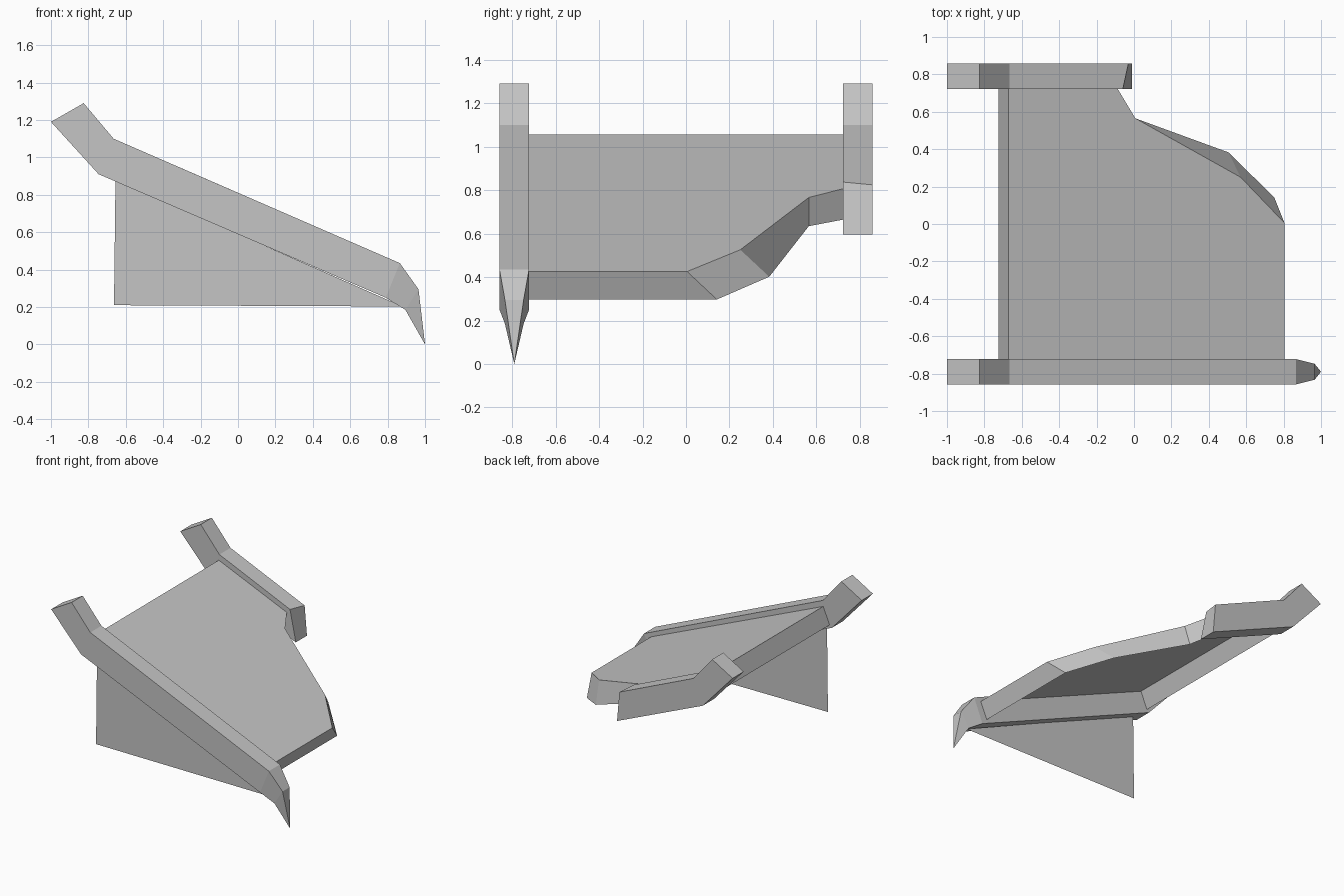
import bpy
import bmesh

cube = bpy.data.objects.get("Cube")
if cube:
    bpy.data.objects.remove(cube, do_unlink=True)

GREY = (0.56, 0.56, 0.56, 1.0)
mat = bpy.data.materials.new("plain grey")
mat.use_nodes = True
mat.diffuse_color = GREY
mat.node_tree.nodes["Principled BSDF"].inputs["Base Color"].default_value = GREY


def finish(name, bm):
    """Turn a bmesh into a flat shaded object."""
    mesh = bpy.data.meshes.new(name)
    bm.to_mesh(mesh)
    bm.free()
    mesh.materials.append(mat)
    obj = bpy.data.objects.new(name, mesh)
    bpy.context.collection.objects.link(obj)
    return obj


def beam(name, y, sections, skew=0.0):
    """Loft a beam through (top point, bottom point, half width) sections."""
    bm = bmesh.new()
    rings = []
    for (tx, tz), (bx, bz), half in sections:
        corners = ((tx, y - half, tz), (tx, y + half, tz),
                   (bx, y + half, bz), (bx, y - half, bz))
        rings.append([bm.verts.new(c) for c in corners])
    # Slanted break across the top of the last section
    rings[-1][1].co.x += skew
    rings[-1][1].co.z -= skew * SLOPE
    for a, b in zip(rings, rings[1:]):
        for i in range(4):
            j = (i + 1) % 4
            bm.faces.new((a[i], a[j], b[j], b[i]))
    bm.faces.new(rings[0])
    bm.faces.new(rings[-1])
    bmesh.ops.remove_doubles(bm, verts=bm.verts, dist=0.0005)
    bmesh.ops.recalc_face_normals(bm, faces=bm.faces)
    return finish(name, bm)


SLOPE = 0.43
HALF = 0.068
Y_BEAM = 0.79

# Gable beams: shared raised end, one with a pointed tip, one broken short
raised_end = [((-0.825, 1.29), (-1.0, 1.19), HALF),
              ((-0.665, 1.10), (-0.745, 0.91), HALF)]
beam("front_beam", -Y_BEAM, raised_end + [
    ((0.865, 0.435), (0.79, 0.25), HALF),
    ((0.965, 0.295), (0.895, 0.185), 0.043),
    ((1.0, 0.0), (1.0, 0.0), 0.0)])
beam("back_beam", Y_BEAM, raised_end + [
    ((-0.06, 0.837), (-0.01, 0.595), HALF)], skew=0.03)

# Roof panel: sloping top with a broken corner and a skirt, open underneath
top_outline = [(-0.67, -0.722), (0.805, -0.722), (0.805, 0.005),
               (0.57, 0.25), (0.007, 0.565), (-0.087, 0.722), (-0.67, 0.722)]
low_outline = [(-0.725, -0.722), (0.75, -0.722), (0.75, 0.142),
               (0.505, 0.383), (-0.04, 0.565), (-0.11, 0.722), (-0.725, 0.722)]
bm = bmesh.new()
top = [bm.verts.new((x, y, 0.769 - 0.427 * x)) for x, y in top_outline]
low = [bm.verts.new((x, y, 0.617 - 0.427 * x)) for x, y in low_outline]
bm.faces.new(top)
for i in range(len(top)):
    j = (i + 1) % len(top)
    bm.faces.new((top[j], top[i], low[i], low[j]))
finish("roof_panel", bm)

# Thin triangular wall hanging below the front beam
bm = bmesh.new()
bm.faces.new([bm.verts.new((x, -Y_BEAM, z)) for x, z in
              ((-0.663, 0.21), (0.88, 0.203), (-0.655, 0.88))])
finish("gable_wall", bm)
